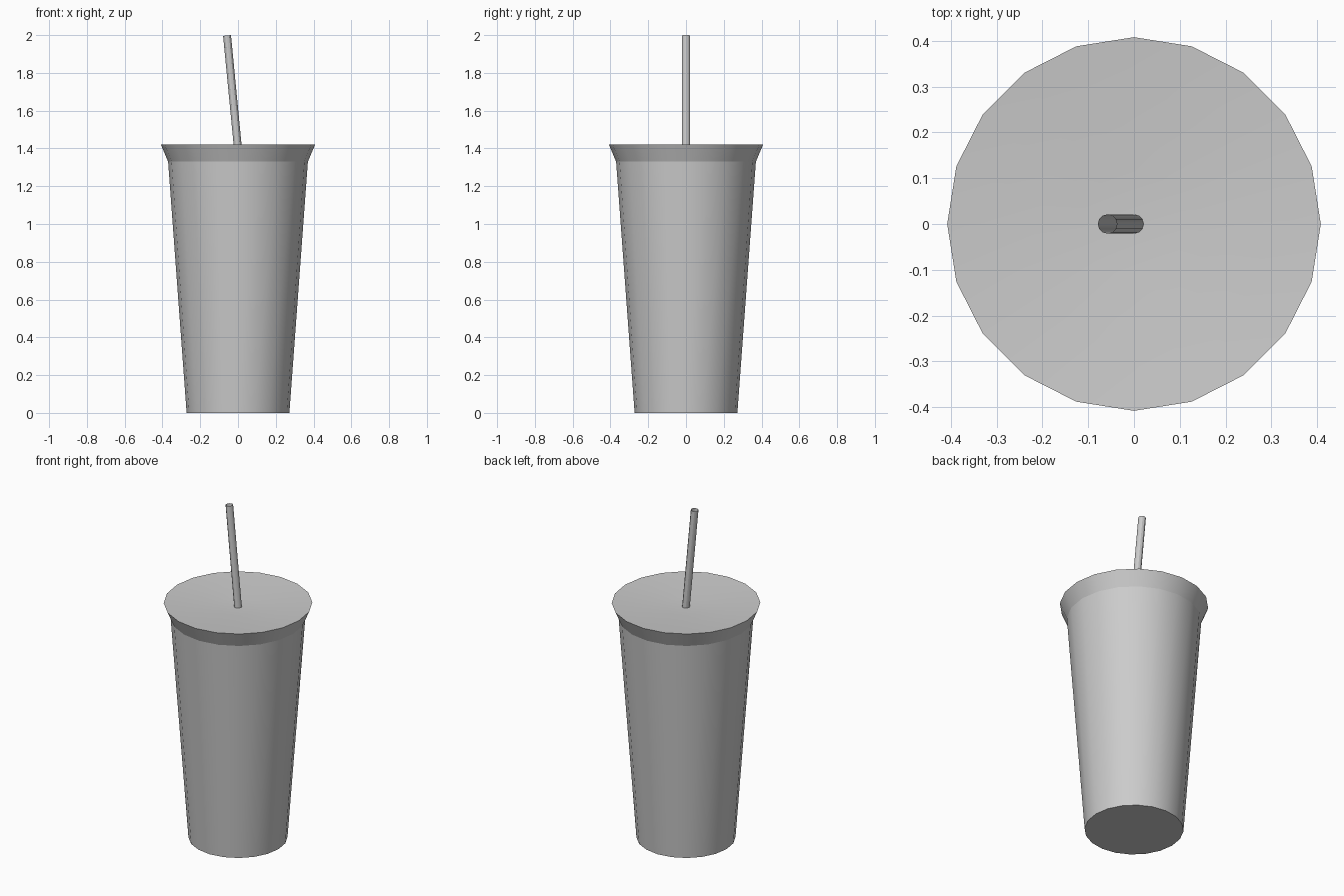
import bpy, bmesh, math
from mathutils import Vector

if "Cube" in bpy.data.objects:
    bpy.data.objects.remove(bpy.data.objects["Cube"])


def make_part(name, rings, sides, cap_first=False, cap_last=False):
    """Skin (centre, radius, tilt) rings into one smooth part with sharp edges kept."""
    bm = bmesh.new()
    loops = []
    for centre, radius, tilt in rings:
        loop = []
        for i in range(sides):
            a = 2 * math.pi * i / sides
            x, y = radius * math.cos(a), radius * math.sin(a)
            loop.append(bm.verts.new(Vector(centre) + Vector((x * math.cos(tilt), y, x * math.sin(tilt)))))
        loops.append(loop)
    for lo, hi in zip(loops, loops[1:]):
        for i in range(sides):
            j = (i + 1) % sides
            bm.faces.new((lo[i], lo[j], hi[j], hi[i]))
    if cap_first:
        bm.faces.new(loops[0][::-1])
    if cap_last:
        bm.faces.new(loops[-1])
    mesh = bpy.data.meshes.new(name)
    bm.to_mesh(mesh)
    bm.free()
    obj = bpy.data.objects.new(name, mesh)
    bpy.context.collection.objects.link(obj)
    bpy.context.view_layer.objects.active = obj
    obj.select_set(True)
    bpy.ops.object.shade_smooth_by_angle(angle=math.radians(30))
    obj.select_set(False)
    return obj


def lathe(profile):
    return [((0, 0, z), r, 0) for r, z in profile]


# Tapered cup with a closed base
make_part("cup_body", lathe([(0.272, 0), (0.37, 1.33)]), 20, cap_first=True)

# Flared lid, its top dished slightly to a flat centre
make_part("lid", lathe([(0.37, 1.33), (0.408, 1.42), (0.115, 1.397)]), 20, cap_last=True)

# Leaning straw, open at the top
lean = math.atan2(0.058, 0.6)
make_part("straw", [((0, 0, 1.397), 0.021, 0),
                    ((-0.058, 0, 1.998), 0.021, lean)], 12)
